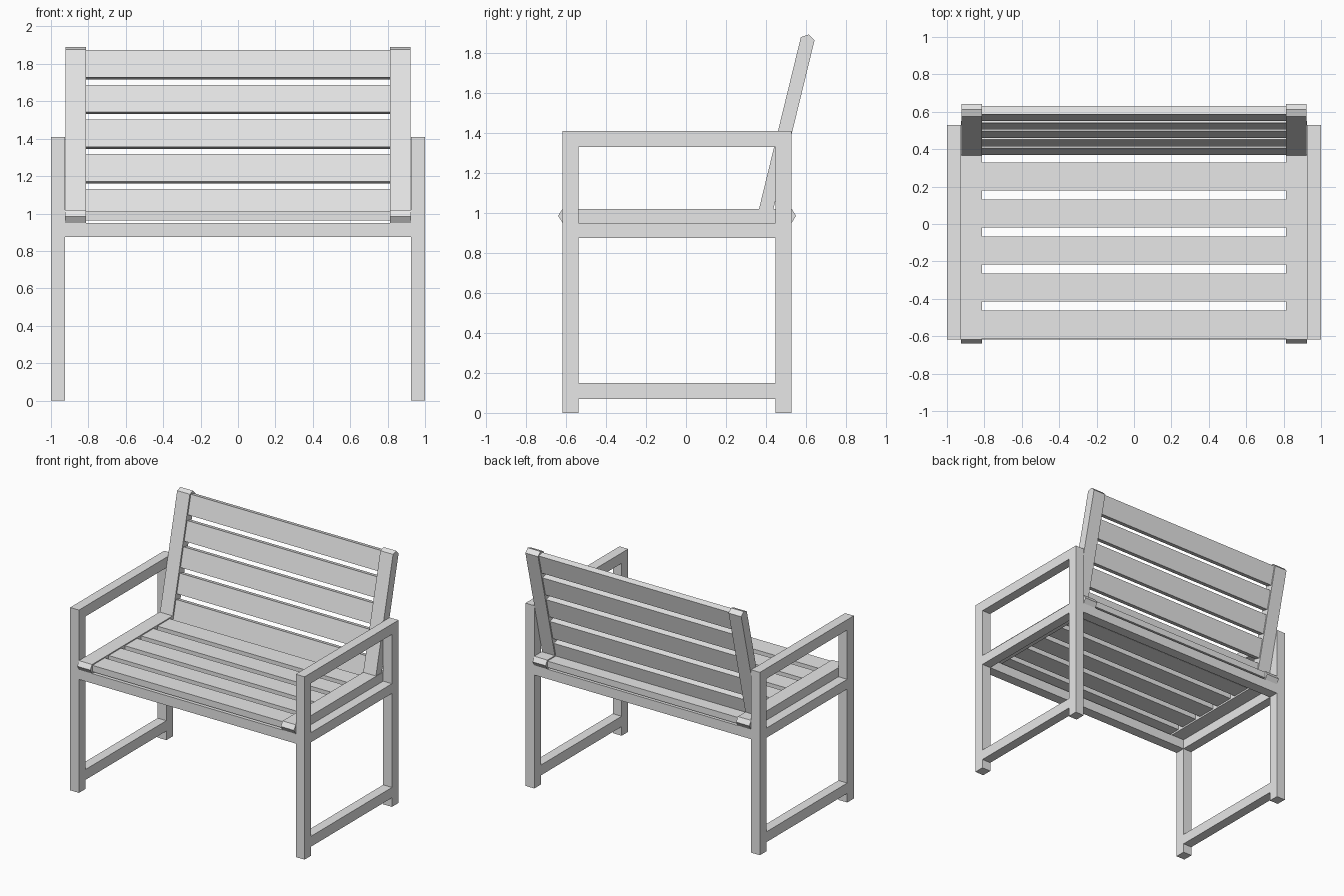
import bpy, bmesh, math
from mathutils import Vector

cube = bpy.data.objects.get("Cube")
if cube:
    bpy.data.objects.remove(cube, do_unlink=True)

grey = bpy.data.materials.new("light_grey")
grey.use_nodes = True
grey.diffuse_color = (0.8, 0.8, 0.8, 1)
grey.node_tree.nodes["Principled BSDF"].inputs["Base Color"].default_value = (0.8, 0.8, 0.8, 1)


def prism(name, profile, x0, x1):
    """Extrude a closed (y, z) profile from x0 to x1."""
    bm = bmesh.new()
    face = bm.faces.new([bm.verts.new((x0, y, z)) for y, z in profile])
    ext = bmesh.ops.extrude_face_region(bm, geom=[face])
    moved = [v for v in ext["geom"] if isinstance(v, bmesh.types.BMVert)]
    bmesh.ops.translate(bm, verts=moved, vec=(x1 - x0, 0, 0))
    bmesh.ops.recalc_face_normals(bm, faces=bm.faces)
    mesh = bpy.data.meshes.new(name)
    bm.to_mesh(mesh)
    bm.free()
    mesh.materials.append(grey)
    obj = bpy.data.objects.new(name, mesh)
    bpy.context.collection.objects.link(obj)


def box(name, x0, x1, y0, y1, z0, z1):
    prism(name, [(y0, z0), (y1, z0), (y1, z1), (y0, z1)], x0, x1)


OUT, IN, SLAT = 1.0, 0.925, 0.813       # x of frame outside, frame inside, slat ends
FRONT, BACK, BAR = -0.617, 0.528, 0.08  # y limits of the frame, bar width
SEAT = 0.95                             # top of the seat rails
THICK, TIP = 0.07, 0.022                # board thickness and pointed end length

# Backrest axes: u runs up the back, n runs through it
tilt = math.radians(13.7)
origin = Vector((0.365, 1.02))
up = Vector((math.sin(tilt), math.cos(tilt)))
through = Vector((math.cos(tilt), -math.sin(tilt)))


def lean(points):
    return [tuple(origin + up * u + through * n) for u, n in points]


for side, s in (("left", 1), ("right", -1)):
    a, b = s * IN, s * OUT
    # Side frame
    box(side + "_front_leg", a, b, FRONT, FRONT + BAR, 0, 1.41)
    box(side + "_back_leg", a, b, BACK - BAR, BACK, 0, 1.41)
    for part, z0, z1 in (("foot_rail", 0.07, 0.15), ("seat_rail", 0.875, SEAT),
                         ("armrest", 1.33, 1.41)):
        box(f"{side}_{part}", a, b, FRONT + BAR, BACK - BAR, z0, z1)
    # Seat side board with pointed ends
    mid, top = SEAT + THICK / 2, SEAT + THICK
    prism(side + "_seat_board", [(FRONT, SEAT), (BACK, SEAT), (BACK + TIP, mid), (BACK, top),
                                 (FRONT, top), (FRONT - TIP, mid)], s * SLAT, s * IN)
    # Leaning back post with pointed top
    prism(side + "_back_post", lean([(-0.03, 0), (0.883, 0), (0.883 + TIP, THICK / 2),
                                     (0.883, THICK), (-0.03, THICK)]), s * SLAT, s * (IN - 0.004))

# Cross rails under the seat
box("front_rail", -IN, IN, FRONT, FRONT + BAR, 0.875, SEAT)
box("back_rail", -IN, IN, BACK - BAR, BACK, 0.875, SEAT)

# Seat slats
for i in range(6):
    y = -0.613 + 0.198 * i
    box(f"seat_slat_{i + 1}", -SLAT, SLAT, y, y + 0.15, 0.963, 1.012)

# Back slats
for i in range(5):
    u = -0.032 + 0.191 * i
    prism(f"back_slat_{i + 1}", lean([(u, 0.013), (u + 0.15, 0.013),
                                      (u + 0.15, 0.06), (u, 0.06)]), -SLAT, SLAT)
